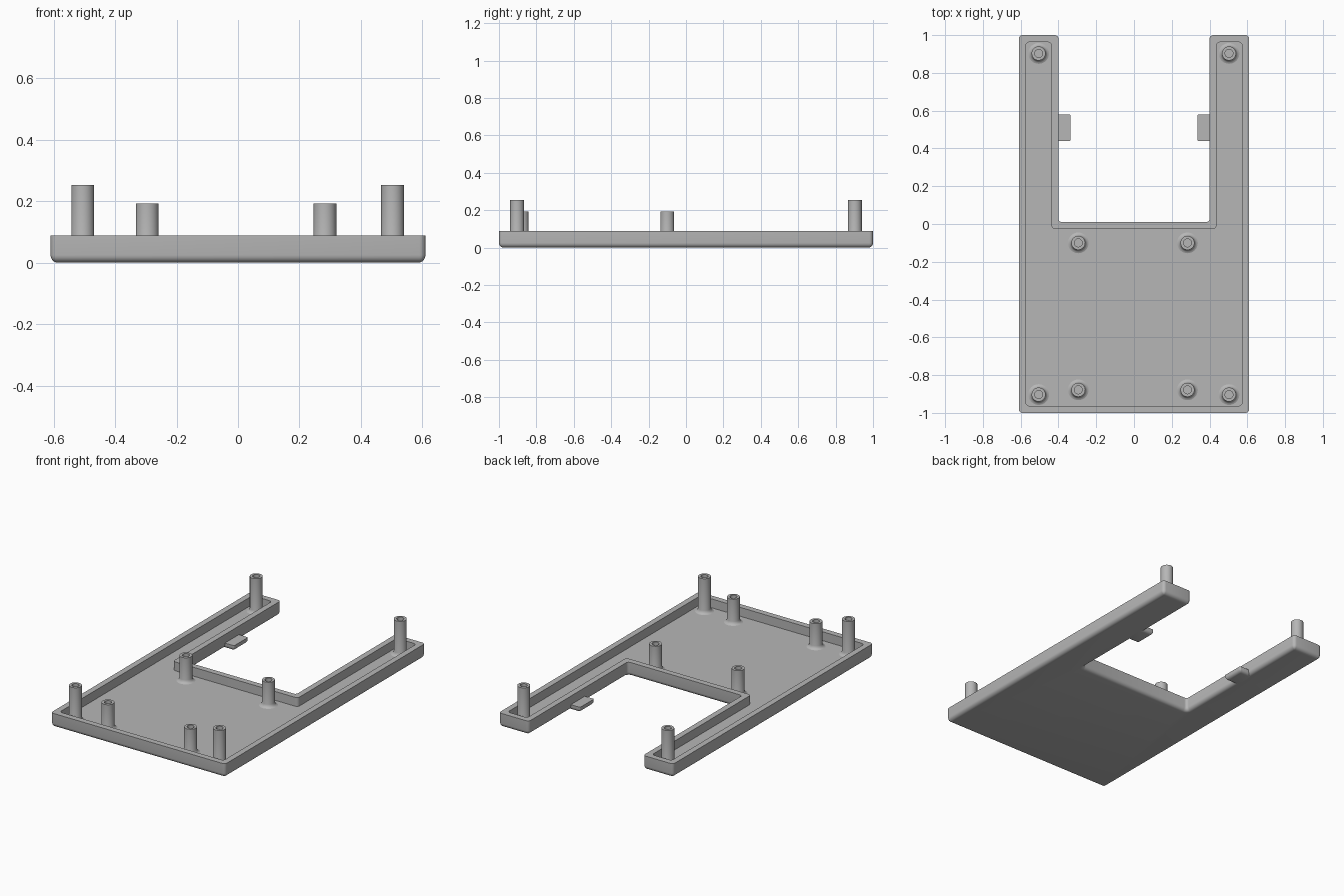
import bpy, bmesh, math

cube = bpy.data.objects.get("Cube")
if cube:
    bpy.data.objects.remove(cube)

HEIGHT, FLOOR, WALL, FILLET = 0.088, 0.032, 0.037, 0.025

grey = bpy.data.materials.new("matte grey")
grey.diffuse_color = (0.47, 0.47, 0.47, 1)
grey.use_nodes = True
grey.node_tree.nodes["Principled BSDF"].inputs["Base Color"].default_value = (0.47, 0.47, 0.47, 1)


def loft(name, rings):
    """Skin a stack of equally long point rings and cap both ends."""
    bm = bmesh.new()
    loops = [[bm.verts.new(p) for p in ring] for ring in rings]
    n = len(loops[0])
    for a, b in zip(loops, loops[1:]):
        for i in range(n):
            j = (i + 1) % n
            bm.faces.new((a[i], a[j], b[j], b[i]))
    bm.faces.new(loops[0][::-1])
    bm.faces.new(loops[-1])
    bmesh.ops.recalc_face_normals(bm, faces=bm.faces)
    mesh = bpy.data.meshes.new(name)
    bm.to_mesh(mesh)
    bm.free()
    mesh.materials.append(grey)
    obj = bpy.data.objects.new(name, mesh)
    bpy.context.collection.objects.link(obj)
    bpy.ops.object.select_all(action='DESELECT')
    obj.select_set(True)
    bpy.context.view_layer.objects.active = obj
    bpy.ops.object.shade_smooth_by_angle(angle=math.radians(32))
    return obj


def rounded(corners, z, steps=5):
    """Right-angled outline; each corner is (x, y, centre dx, centre dy, start angle, turn, radius)."""
    ring = []
    for x, y, sx, sy, start, turn, r in corners:
        for k in range(steps + 1):
            a = math.radians(start + turn * k / steps)
            ring.append((x + sx * r + r * math.cos(a), y + sy * r + r * math.sin(a), z))
    return ring


def tray_ring(inset, z, r_out, r_in):
    """U-shaped tray outline, moved inwards by inset."""
    x, y, nx, ny = 0.61 - inset, 1 - inset, 0.40 + inset, 0.01 - inset
    return rounded([
        (-x, -y, 1, 1, 180, 90, r_out), (x, -y, -1, 1, 270, 90, r_out),
        (x, y, -1, -1, 0, 90, r_out), (nx, y, 1, -1, 90, 90, r_out),
        (nx, ny, -1, 1, 0, -90, r_in), (-nx, ny, 1, 1, 270, -90, r_in),
        (-nx, y, -1, -1, 0, 90, r_out), (-x, y, 1, -1, 90, 90, r_out)], z)


def fillet_levels(r, steps=5):
    """(inset, height) pairs of a rounded bottom edge."""
    for k in range(steps + 1):
        a = math.pi / 2 * k / steps
        yield r * (1 - math.sin(a)), r * (1 - math.cos(a))


# Tray with rounded underside, rim and sunken floor
rings = [tray_ring(d, z, max(0.02 - d, 0.004), 0.018 + d) for d, z in fillet_levels(FILLET)]
rings += [tray_ring(0, HEIGHT, 0.02, 0.018),
          tray_ring(WALL, HEIGHT, 0.02, 0.02),
          tray_ring(WALL, FLOOR, 0.02, 0.02)]
loft("tray", rings)


# Side tabs reaching into the notch
def tab_ring(side, inset, z):
    x0, x1 = sorted((side * (0.335 + inset), side * 0.43))
    y0, y1, r = 0.44 + inset, 0.58 - inset, 0.008
    return rounded([(x0, y0, 1, 1, 180, 90, r), (x1, y0, -1, 1, 270, 90, r),
                    (x1, y1, -1, -1, 0, 90, r), (x0, y1, 1, -1, 90, 90, r)], z)


for label, side in (("left", 1), ("right", -1)):
    rings = [tab_ring(side, d, z) for d, z in fillet_levels(0.02)]
    loft(label + "_tab", rings + [tab_ring(side, 0, 0.034)])


# Hollow posts with a flared foot
def post(name, x, y, top):
    profile = [(0.055, FLOOR - 0.01), (0.055, FLOOR), (0.047, FLOOR + 0.003),
               (0.041, FLOOR + 0.009), (0.037, FLOOR + 0.02), (0.037, top),
               (0.021, top), (0.021, FLOOR + 0.01)]
    loft(name, [[(x + r * math.cos(a), y + r * math.sin(a), z)
                 for a in (math.tau * i / 32 for i in range(32))] for r, z in profile])


for label, x_tall, x_short in (("left", 0.503, 0.283), ("right", -0.505, -0.295)):
    post(label + "_back_tall_post", x_tall, 0.903, 0.253)
    post(label + "_front_tall_post", x_tall, -0.903, 0.253)
    post(label + "_middle_short_post", x_short, -0.1, 0.192)
    post(label + "_front_short_post", x_short, -0.878, 0.192)
